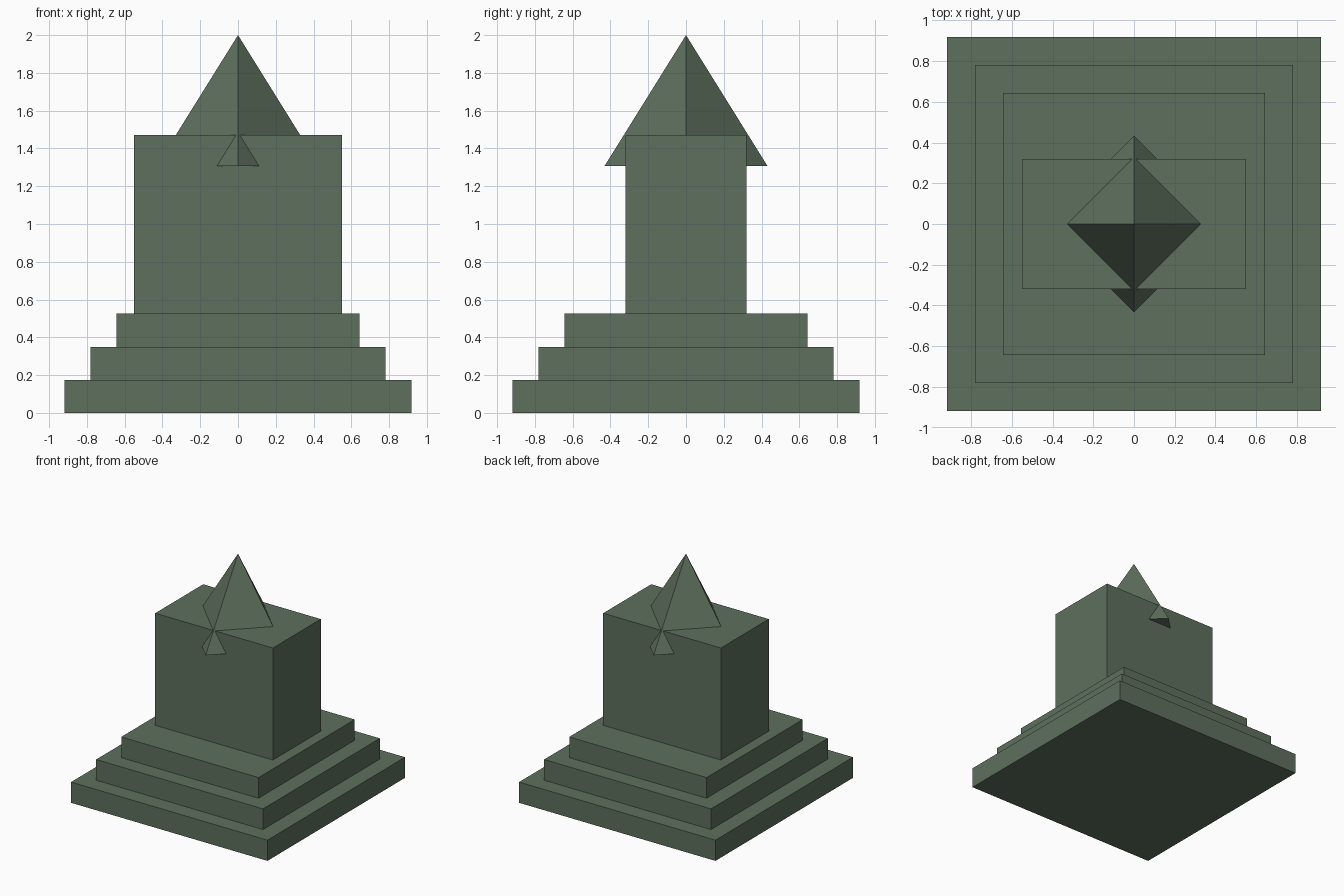
import bpy
import math

if "Cube" in bpy.data.objects:
    bpy.data.objects.remove(bpy.data.objects["Cube"])

stone = bpy.data.materials.new("green_stone")
stone.diffuse_color = (0.11, 0.16, 0.108, 1)
stone.use_nodes = True
stone.node_tree.nodes["Principled BSDF"].inputs["Base Color"].default_value = stone.diffuse_color


def finish(name):
    obj = bpy.context.object
    obj.name = name
    obj.data.materials.append(stone)
    return obj


def box(name, half_x, half_y, z0, z1):
    bpy.ops.mesh.primitive_cube_add(size=1, location=(0, 0, (z0 + z1) / 2))
    obj = finish(name)
    obj.scale = (2 * half_x, 2 * half_y, z1 - z0)
    bpy.ops.object.transform_apply(location=False, rotation=False, scale=True)


# Three square steps
step_h = 0.175
for i, half in enumerate((0.918, 0.78, 0.642)):
    box(f"step_{i + 1}", half, half, i * step_h, (i + 1) * step_h)

# Main block
box("main_block", 0.55, 0.32, 3 * step_h, 1.472)

# Four-sided spire, corners on the axes, sunk into the block
base_z, top_z = 1.306, 2.0
bpy.ops.mesh.primitive_cone_add(vertices=4, radius1=0.432, radius2=0, depth=top_z - base_z,
                                location=(0, 0, (base_z + top_z) / 2))
finish("spire")
